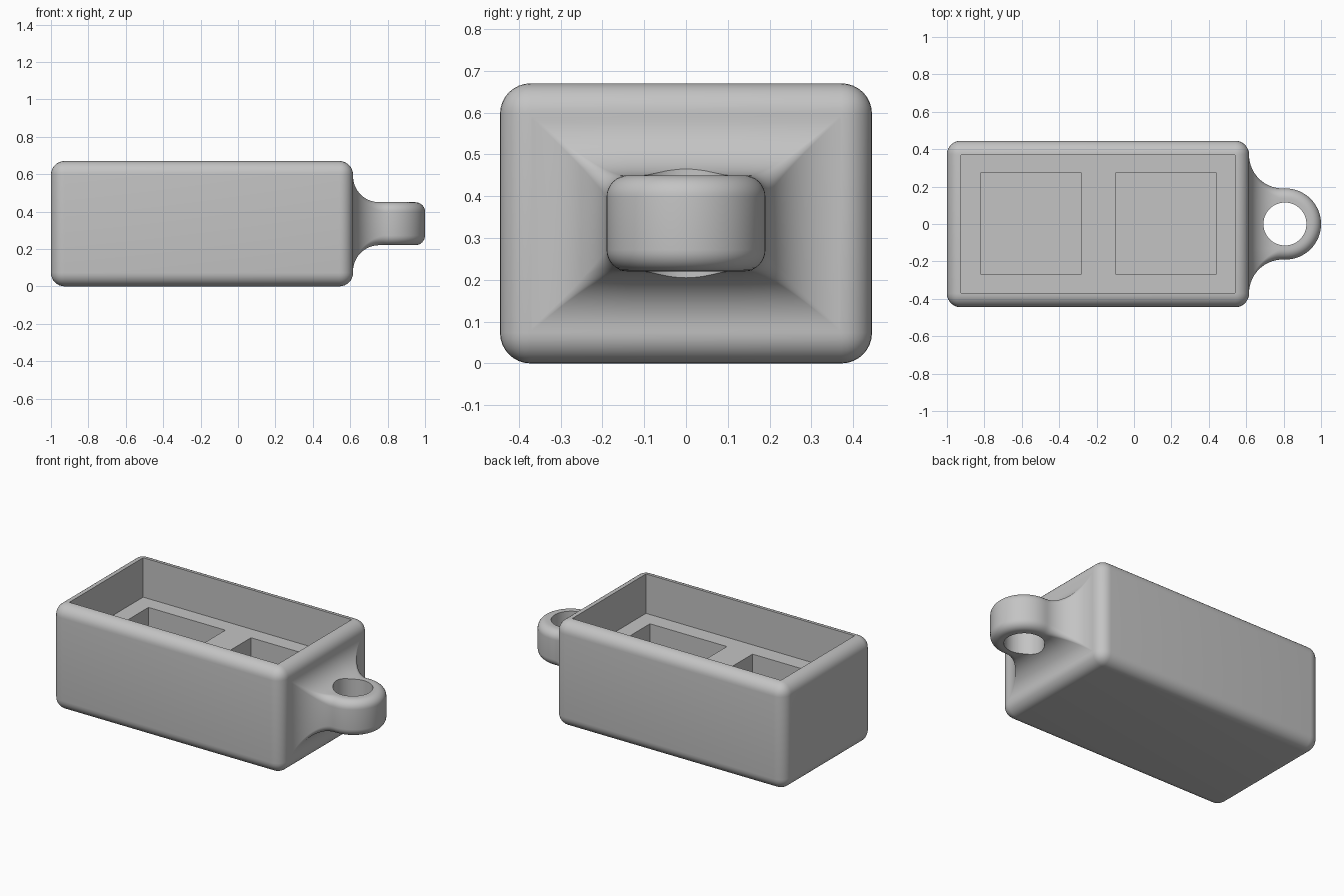
import bpy, bmesh, math

if "Cube" in bpy.data.objects:
    bpy.data.objects.remove(bpy.data.objects["Cube"])

grey = bpy.data.materials.new("plain grey")
grey.diffuse_color = (0.55, 0.55, 0.55, 1)
grey.use_nodes = True
grey.node_tree.nodes["Principled BSDF"].inputs["Base Color"].default_value = grey.diffuse_color
MID = 0.335          # mid height of the case
CX, R, HZ = 0.81, 0.19, 0.115   # ring centre, outer radius, half height


def link(name, bm):
    me = bpy.data.meshes.new(name)
    bm.to_mesh(me)
    bm.free()
    ob = bpy.data.objects.new(name, me)
    bpy.context.collection.objects.link(ob)
    me.materials.append(grey)
    return ob


def box(name, x0, x1, y0, y1, z0, z1, bevel=0):
    bm = bmesh.new()
    bmesh.ops.create_cube(bm, size=1)
    for v in bm.verts:
        v.co = ((x0 + x1) / 2 + v.co.x * (x1 - x0),
                (y0 + y1) / 2 + v.co.y * (y1 - y0),
                (z0 + z1) / 2 + v.co.z * (z1 - z0))
    if bevel:
        bmesh.ops.bevel(bm, geom=bm.edges[:], offset=bevel, segments=8,
                        profile=0.5, affect='EDGES')
    return link(name, bm)


def cut(ob, cutter):
    mod = ob.modifiers.new("cut", 'BOOLEAN')
    mod.operation = 'DIFFERENCE'
    mod.solver = 'EXACT'
    mod.object = cutter
    bpy.context.view_layer.objects.active = ob
    bpy.ops.object.modifier_apply(modifier=mod.name)
    bpy.data.objects.remove(cutter)


def smooth(ob):
    bpy.ops.object.select_all(action='DESELECT')
    ob.select_set(True)
    bpy.context.view_layer.objects.active = ob
    bpy.ops.object.shade_smooth_by_angle(angle=math.radians(35))


# Rounded case with an open recess and two square pockets in its floor
case = box("case", -1, 0.615, -0.445, 0.445, 0, 0.67, 0.073)
cut(case, box("recess_cutter", -0.925, 0.54, -0.37, 0.37, 0.42, 0.9))
for x in (-0.82, -0.1):
    cut(case, box("pocket_cutter", x, x + 0.54, -0.267, 0.273, 0.08, 0.6))
smooth(case)


# Hanging loop: half profile swept along one side, round the end and back
def cove(x, r):
    d = max(0, 0.615 + r - max(x, 0.615))
    return r - math.sqrt(max(0, r * r - d * d))


def half_profile(x):
    hy, hz = R + cove(x, 0.18), HZ + cove(x, 0.14)
    t = min(1, max(0, (x - 0.615) / 0.16))
    r = 0.004 + 0.048 * t          # edge rounding grows towards the ring
    arc = [(hy - r + r * math.sin(a), hz - r + r * math.cos(a))
           for a in (i * math.pi / 16 for i in range(9))]
    top = [(0, hz), (0.13, hz)] + arc
    return top + [(y, -z) for y, z in reversed(top)]


xs = [0.59] + [0.615 + 0.195 * (1 - math.cos(i * math.pi / 40)) for i in range(21)]
stations = [[(x, y, MID + z) for y, z in half_profile(x)] for x in xs]
end = half_profile(CX)
turn = []
for i in range(1, 32):
    a = math.pi * i / 32
    turn.append([(CX + y * math.sin(a), y * math.cos(a), MID + z) for y, z in end])
back = [[(x, -y, z) for x, y, z in s] for s in reversed(stations)]
bm = bmesh.new()
rows = [[bm.verts.new(p) for p in s] for s in stations + turn + back]
for a, b in zip(rows, rows[1:]):
    for i in range(len(a) - 1):
        bm.faces.new((a[i], a[i + 1], b[i + 1], b[i]))
bm.faces.new(rows[0] + rows[-1][::-1])
bmesh.ops.remove_doubles(bm, verts=bm.verts[:], dist=1e-5)
bmesh.ops.recalc_face_normals(bm, faces=bm.faces[:])
loop = link("hanging_loop", bm)

# Round hole through the loop
bm = bmesh.new()
bmesh.ops.create_cone(bm, cap_ends=True, segments=64, radius1=0.115,
                      radius2=0.115, depth=1)
bmesh.ops.translate(bm, verts=bm.verts[:], vec=(0.807, 0, MID))
cut(loop, link("hole_cutter", bm))
smooth(loop)
